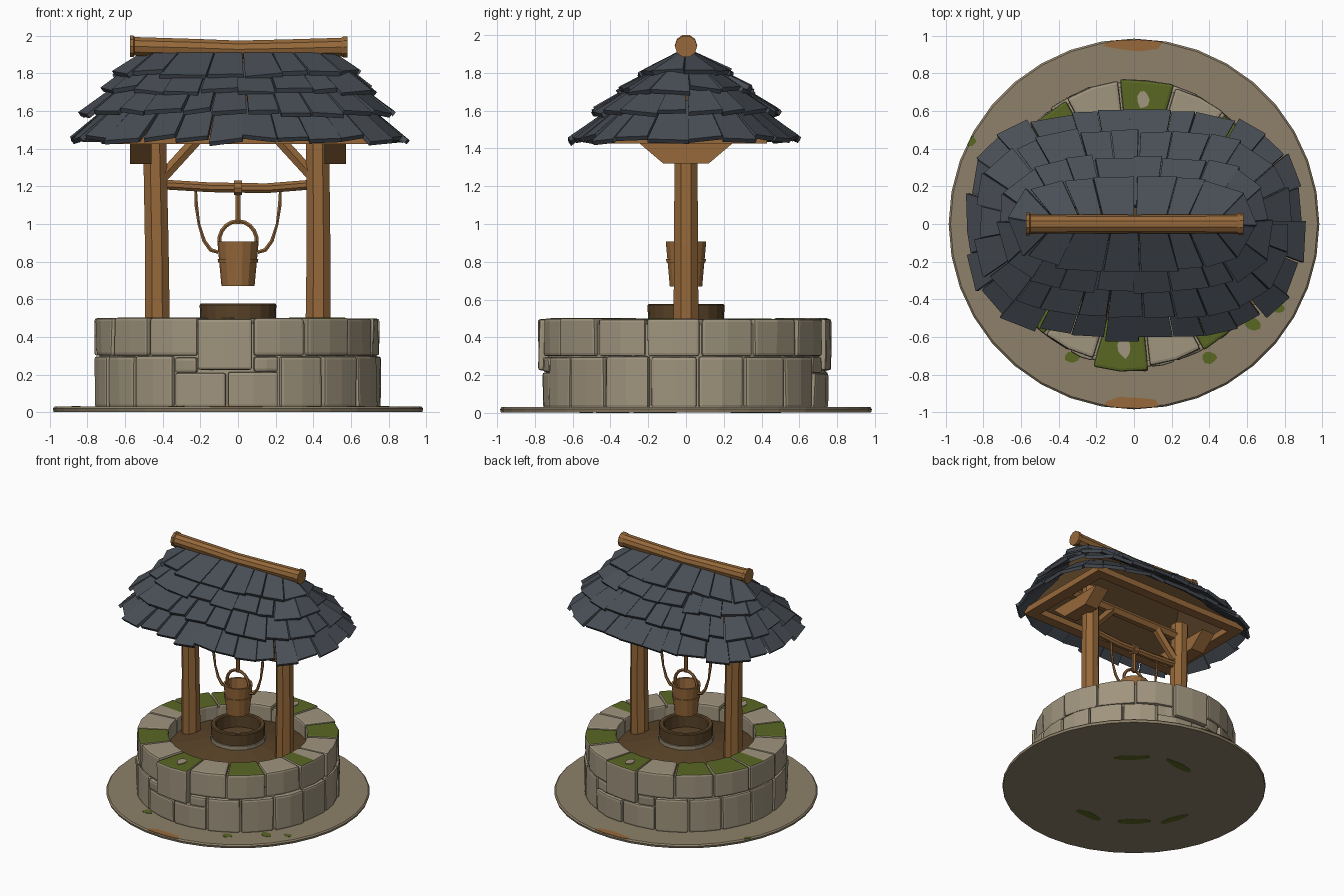
import bpy, bmesh, math, random
from mathutils import Vector

if "Cube" in bpy.data.objects:
    bpy.data.objects.remove(bpy.data.objects["Cube"])
random.seed(7)
rnd = lambda a: random.uniform(-a, a)

def material(name, c):
    m = bpy.data.materials.new(name)
    m.diffuse_color = (*c, 1)
    m.use_nodes = True
    m.node_tree.nodes["Principled BSDF"].inputs["Base Color"].default_value = m.diffuse_color
    return m

WOOD = material("warm wood", (.305, .140, .042))
DARK = material("dark wood", (.100, .055, .021))
STONE = material("stone", (.350, .297, .208))
GROUND = material("dusty ground", (.270, .220, .142))
SLATE = material("slate", (.066, .077, .093))
MOSS = material("moss", (.100, .135, .017))

def finish(name, bm, *mats):
    bmesh.ops.remove_doubles(bm, verts=bm.verts, dist=1e-5)
    bmesh.ops.recalc_face_normals(bm, faces=bm.faces)
    me = bpy.data.meshes.new(name)
    bm.to_mesh(me)
    bm.free()
    for m in mats:
        me.materials.append(m)
    ob = bpy.data.objects.new(name, me)
    bpy.context.collection.objects.link(ob)
    return ob

def box8(bm, pts):
    v = [bm.verts.new(p) for p in pts]
    for f in ((3, 2, 1, 0), (4, 5, 6, 7), (0, 1, 5, 4), (1, 2, 6, 5), (2, 3, 7, 6), (3, 0, 4, 7)):
        bm.faces.new([v[i] for i in f])

def lathe(name, prof, n, mat, closed=False):
    bm = bmesh.new()
    rings = [[bm.verts.new((r * math.cos(2 * math.pi * i / n), r * math.sin(2 * math.pi * i / n), z))
              for i in range(n)] for r, z in prof]
    pairs = list(zip(rings, rings[1:])) + ([(rings[-1], rings[0])] if closed else [])
    for a, b in pairs:
        for i in range(n):
            j = (i + 1) % n
            bm.faces.new((a[i], a[j], b[j], b[i]))
    bmesh.ops.dissolve_degenerate(bm, dist=1e-5, edges=bm.edges)
    return finish(name, bm, mat)

def tube(name, pts, radii, n, mat):
    bm = bmesh.new()
    pts = [Vector(p) for p in pts]
    if not isinstance(radii, (list, tuple)):
        radii = [radii] * len(pts)
    rings = []
    for k, p in enumerate(pts):
        t = (pts[min(k + 1, len(pts) - 1)] - pts[max(k - 1, 0)]).normalized()
        u = t.cross(Vector((0, 1, 0))).normalized()
        w = t.cross(u)
        rings.append([bm.verts.new(p + radii[k] * (u * math.cos(2 * math.pi * (i + .5) / n)
                      + w * math.sin(2 * math.pi * (i + .5) / n))) for i in range(n)])
    for a, b in zip(rings, rings[1:]):
        for i in range(n):
            bm.faces.new((a[i], a[(i + 1) % n], b[(i + 1) % n], b[i]))
    bm.faces.new(rings[0])
    bm.faces.new(rings[-1])
    return finish(name, bm, mat)

def patch(name, x, y, rx, ry, z, h, mat, rot=0.0, n=9):
    # thin irregular plate
    bm = bmesh.new()
    ring = []
    for i in range(n):
        a, k = 2 * math.pi * i / n, 1 + rnd(.18)
        px, py = rx * k * math.cos(a), ry * k * math.sin(a)
        p = Vector((x + px * math.cos(rot) - py * math.sin(rot), y + px * math.sin(rot) + py * math.cos(rot), 0))
        if p.length > .98:
            p *= .98 / p.length
        ring.append(p)
    lo = [bm.verts.new((p.x, p.y, z)) for p in ring]
    hi = [bm.verts.new((p.x, p.y, z + h)) for p in ring]
    bm.faces.new(lo)
    bm.faces.new(hi)
    for i in range(n):
        j = (i + 1) % n
        bm.faces.new((lo[i], lo[j], hi[j], hi[i]))
    finish(name, bm, mat)

# ground disc with moss and clay patches
lathe("ground_disc", [(0, .002), (.98, .002), (.985, .02), (.975, .03), (0, .03)], 36, GROUND)
for x, y, r in ((-.87, .44, .035), (.63, -.53, .045), (.77, -.45, .032), (-.33, -.71, .04), (.4, -.71, .04)):
    patch("ground_moss", x, y, r, r * .8, .028, .004, MOSS)
for s in (1, -1):
    patch("clay_patch", 0, s * .965, .15, .05, .028, .004, WOOD)
for x, y in ((.3, .34), (-.04, .47), (0, -.53), (-.33, -.38), (-.53, -.17)):
    patch("underside_moss", x, y, .13, .035, 0, .003, MOSS, math.atan2(y, x) + math.pi / 2)

# stone courses: angles in degrees measured from the front, turning to the right
def stone(main, a0, a1, r0, r1, z0, z1, moss=0):
    bm = bmesh.new()
    r1 += rnd(.009)
    z1 += rnd(.004)
    gap = .45
    cols = []
    for k in range(3):
        a = math.radians(a0 + gap + (a1 - a0 - 2 * gap) * k / 2)
        d = Vector((math.sin(a), -math.cos(a), 0))
        cols.append([bm.verts.new(d * r + Vector((0, 0, z))) for r, z in
                     ((r0, z0), (r1 + rnd(.006), z0), (r1 + rnd(.006), z1), (r0, z1))])
    for a, b in zip(cols, cols[1:]):
        for i in range(4):
            bm.faces.new((a[i], b[i], b[(i + 1) % 4], a[(i + 1) % 4]))
    bm.faces.new(cols[0])
    bm.faces.new(cols[-1])
    bmesh.ops.recalc_face_normals(bm, faces=bm.faces)
    edges = [e for e in bm.edges if e.calc_face_angle(0) > .6]
    bmesh.ops.bevel(bm, geom=edges, offset=.016, segments=2, profile=.6, affect='EDGES')
    bm.normal_update()
    mid = math.radians((a0 + a1) / 2)
    side = Vector((math.cos(mid), math.sin(mid), 0))
    for f in bm.faces:
        if f.normal.z > .4 and moss and (moss == 1 or f.calc_center_median().dot(side) < 0):
            f.material_index = 1
    me = bpy.data.meshes.new("tmp")
    bm.to_mesh(me)
    bm.free()
    main.from_mesh(me)
    bpy.data.meshes.remove(me)

upper, lower = bmesh.new(), bmesh.new()
moss_rule = {15: 1, 7: 1, 1: 1, 9: 1, 5: 1, 13: 1, 10: 1, 3: 2, 11: 2}
for k in range(16):
    low = k in (7, 15)
    a = 6 + 22.5 * k
    stone(upper, a, a + 22.5, .52, .775 if low else .757, .225 if low else .30, .495 if low else .50, moss_rule.get(k, 0))
for turn in (0, 180):
    for a0, a1, z0, z1 in ((-27, -4.5, .025, .21), (-4.5, 17, .025, .215), (-27, -16.5, .21, .295), (6, 17, .215, .295)):
        stone(lower, a0 + turn, a1 + turn, .56, .76, z0, z1)
    for i in range(7):
        w = 136 / 7
        stone(lower, 17 + turn + i * w, 17 + turn + (i + 1) * w, .56, .765, .025, .297)
finish("upper_stones", upper, STONE, MOSS)
finish("lower_stones", lower, STONE, MOSS)
lathe("stone_core", [(.53, .02), (.735, .02), (.735, .47), (.53, .47)], 32, STONE, True)
for s in (1, -1):
    patch("bare_spot", s * -.05, s * -.66, .035, .05, .497, .006, STONE)

# sloping floor and well mouth
lathe("well_floor", [(.55, .375), (.19, .455)], 12, DARK)
lathe("mouth_stone_ring", [(.17, .43), (.205, .43), (.208, .48), (.17, .485)], 20, STONE, True)
lathe("mouth_rim", [(0, .47), (.165, .47), (.165, .57), (.172, .577), (.198, .577), (.204, .57), (.2, .475), (.17, .475)], 20, DARK)
patch("mouth_spot", .02, .03, .07, .05, .471, .004, STONE)

# posts, brackets and braces
tube("left_post", [(-.428, 0, .34), (-.432, 0, .9), (-.445, 0, 1.56)], [.073, .068, .066], 8, WOOD)
tube("right_post", [(.425, 0, .34), (.428, 0, .9), (.422, 0, 1.56)], [.073, .068, .066], 8, WOOD)
for s in (-1, 1):
    bm = bmesh.new()
    x0, x1 = s * .46, s * .575
    box8(bm, [(x0, -.12, 1.32), (x1, -.12, 1.32), (x1, .12, 1.32), (x0, .12, 1.32),
              (x0, -.25, 1.43), (x1, -.25, 1.43), (x1, .25, 1.43), (x0, .25, 1.43)])
    finish("post_bracket", bm, WOOD)
    tube("brace", [(s * .41, 0, 1.24), (s * .2, 0, 1.47)], .035, 6, WOOD)

# windlass bar, hub, ropes
tube("windlass_bar", [(-.4, 0, 1.21), (-.15, 0, 1.195), (.15, 0, 1.19), (.4, 0, 1.21)], .028, 8, WOOD)
tube("hub", [(-.022, 0, 1.192), (.022, 0, 1.192)], .04, 10, WOOD)
tube("hanger", [(0, 0, 1.18), (0, 0, 1.0)], .015, 6, WOOD)
for s in (-1, 1):
    path = [(.225, 1.18), (.222, 1.1), (.208, 1.0), (.18, .91), (.145, .862), (.105, .85)]
    tube("side_rope", [(s * x, 0, z) for x, z in path], [.008, .011, .008, .011, .012, .01], 6, WOOD)

# bucket
lathe("bucket", [(0, .67), (.088, .67), (.11, .908), (.095, .908), (.078, .69), (0, .69)], 14, WOOD)
lathe("bucket_band", [(.095, .795), (.106, .795), (.108, .815), (.097, .815)], 14, WOOD, True)
tube("bucket_handle", [(.1 * math.cos(a), 0, .91 + .105 * math.sin(a)) for a in
     [-.5 + i * (math.pi + 1) / 12 for i in range(13)]], .012, 6, WOOD)

# wooden roof deck (hollow) with eave frame
def deck(bm, a, b, z, c, d, top):
    lo = [bm.verts.new((x * a, y * b, z)) for x, y in ((-1, -1), (1, -1), (1, 1), (-1, 1))]
    hi = [bm.verts.new((x * c, y * d, top)) for x, y in ((-1, -1), (1, -1), (1, 1), (-1, 1))]
    for i in range(4):
        bm.faces.new((lo[i], lo[(i + 1) % 4], hi[(i + 1) % 4], hi[i]))
    bm.faces.new(hi)
    return lo
bm = bmesh.new()
o = deck(bm, .70, .42, 1.46, .50, .03, 1.88)
q = deck(bm, .67, .39, 1.46, .47, .015, 1.85)
for i in range(4):
    bm.faces.new((o[i], o[(i + 1) % 4], q[(i + 1) % 4], q[i]))
finish("roof_deck", bm, DARK)
for s in (-1, 1):
    for nm, x0, x1, y0, y1 in (("long_eave_beam", -.71, .71, s * .35, s * .43), ("short_eave_beam", s * .62, s * .71, -.35, .35)):
        bm = bmesh.new()
        box8(bm, [(x, y, z) for z in (1.425, 1.475) for x, y in ((x0, y0), (x1, y0), (x1, y1), (x0, y1))])
        finish(nm, bm, WOOD)
tube("tie_beam", [(-.64, 0, 1.46), (.64, 0, 1.46)], .04, 6, WOOD)

# slate shingles in overlapping rounded rows
def oval(a, b, th):
    c, s = math.cos(th), math.sin(th)
    return Vector((math.copysign(abs(c) ** (2 / 3), c) * a, math.copysign(abs(s) ** (2 / 3), s) * b, 0))

def shingle_row(name, n, eave, top):
    bm = bmesh.new()
    ths = [2 * math.pi * i / 1440 for i in range(1441)]
    acc = [0]
    for t0, t1 in zip(ths, ths[1:]):
        acc.append(acc[-1] + (oval(*eave[:2], t1) - oval(*eave[:2], t0)).length)
    def at(f):
        f = (f % 1) * acc[-1]
        return ths[next(i for i, v in enumerate(acc) if v >= f)]
    cuts = [(i + rnd(.18)) / n for i in range(n)]
    cuts.append(cuts[0] + 1)
    for i in range(n):
        t0, t1 = at(cuts[i] + .02 / n), at(cuts[i + 1] - .02 / n)
        k, lift = 1 + rnd(.025), rnd(.012)
        p0, p1 = [oval(*eave[:2], t) * (k + rnd(.012)) + Vector((0, 0, eave[2] - (k - 1) * .5 + e)) for t, e in ((t0, lift), (t1, -lift))]
        q0, q1 = [oval(*top[:2], t) + Vector((0, 0, top[2])) for t in (t0, t1)]
        nrm = (p1 - p0).cross((q0 + q1) / 2 - p0).normalized() * .026
        box8(bm, [p0 - nrm, p1 - nrm, q1 - nrm, q0 - nrm, p0, p1, q1, q0])
    finish(name, bm, SLATE)

shingle_row("eave_shingles", 28, (.89, .61, 1.455), (.66, .34, 1.655))
shingle_row("second_shingles", 25, (.83, .50, 1.60), (.60, .22, 1.775))
shingle_row("third_shingles", 20, (.73, .36, 1.715), (.55, .10, 1.86))
shingle_row("top_shingles", 16, (.665, .25, 1.805), (.50, .03, 1.92))

# sagging ridge log
tube("ridge_log", [(-.575, 0, 1.944), (-.555, 0, 1.944), (-.55, 0, 1.944), (-.2, 0, 1.935), (0, 0, 1.928),
     (.25, 0, 1.933), (.55, 0, 1.94), (.56, 0, 1.94), (.582, 0, 1.94)],
     [.06, .06, .052, .05, .049, .05, .052, .059, .059], 10, WOOD)
